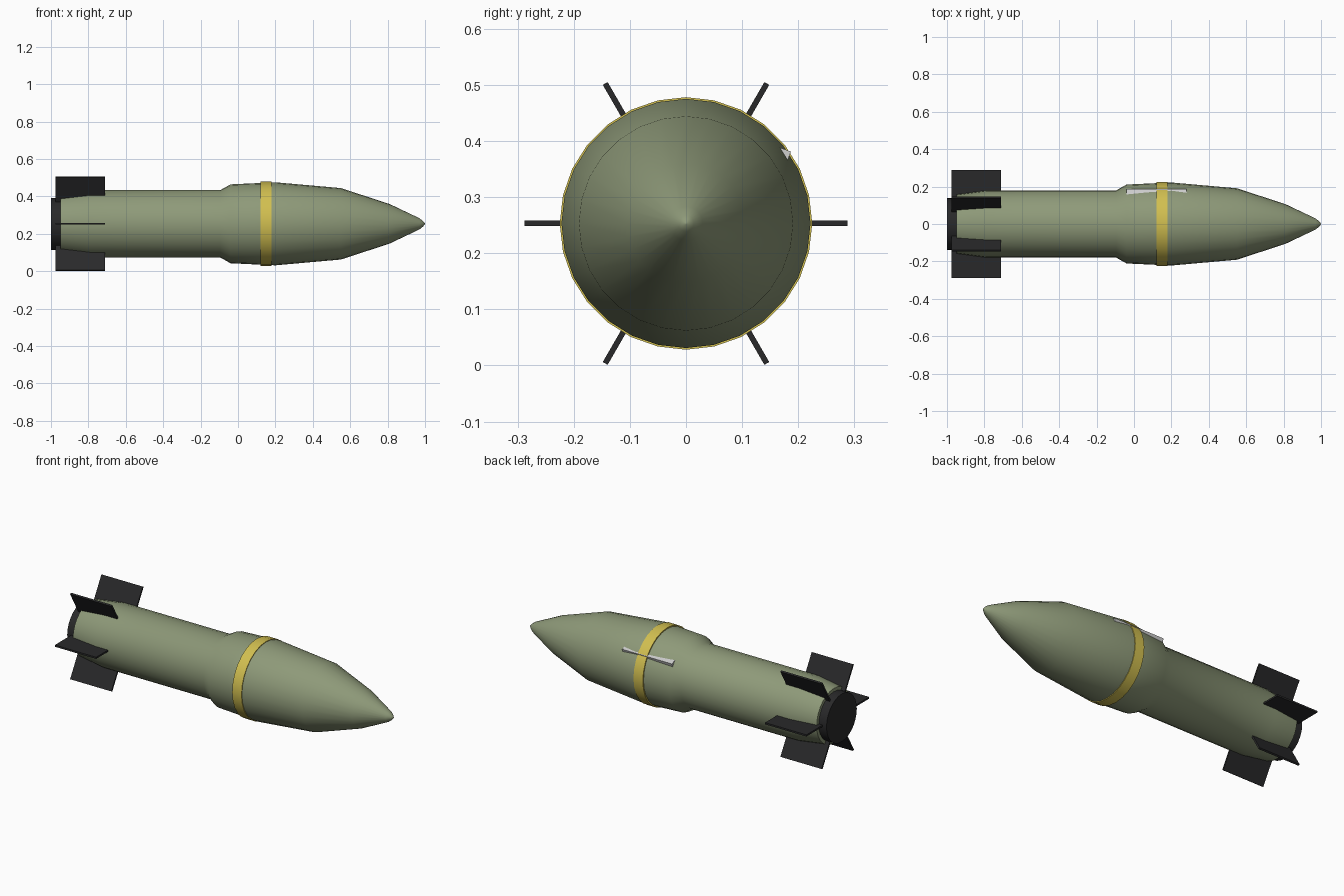
import bpy
import bmesh
from math import cos, sin, pi, radians
from mathutils import Matrix, Vector

if "Cube" in bpy.data.objects:
    bpy.data.objects.remove(bpy.data.objects["Cube"], do_unlink=True)

AXIS_Z = 0.253
SIDES = 28


def material(name, color):
    mat = bpy.data.materials.new(name)
    mat.use_nodes = True
    mat.diffuse_color = (*color, 1)
    mat.node_tree.nodes["Principled BSDF"].inputs["Base Color"].default_value = (*color, 1)
    return mat


olive = material("olive green", (0.27, 0.32, 0.19))
yellow = material("band yellow", (0.64, 0.52, 0.08))
black = material("matte black", (0.022, 0.022, 0.023))
grey = material("light grey", (0.62, 0.62, 0.62))


def finish(name, bm, mat, smooth=None):
    bmesh.ops.recalc_face_normals(bm, faces=bm.faces)
    mesh = bpy.data.meshes.new(name)
    bm.to_mesh(mesh)
    bm.free()
    mesh.materials.append(mat)
    obj = bpy.data.objects.new(name, mesh)
    bpy.context.collection.objects.link(obj)
    obj.location.z = AXIS_Z
    if smooth:
        bpy.ops.object.select_all(action="DESELECT")
        obj.select_set(True)
        bpy.context.view_layer.objects.active = obj
        bpy.ops.object.shade_smooth_by_angle(angle=radians(smooth))
    return obj


def lathe(name, profile, mat):
    """Turn an (x, radius) profile around the long axis and cap both ends."""
    bm = bmesh.new()
    rings = []
    for x, r in profile:
        angles = [2 * pi * i / SIDES for i in range(SIDES)]
        rings.append([bm.verts.new((x, r * cos(a), r * sin(a))) for a in angles])
    for a, b in zip(rings, rings[1:]):
        for i in range(SIDES):
            j = (i + 1) % SIDES
            bm.faces.new((a[i], a[j], b[j], b[i]))
    bm.faces.new(rings[0])
    bm.faces.new(rings[-1])
    return finish(name, bm, mat, 40)


def box(name, low, high, turn, mat):
    """Axis-aligned box, then turned around the long axis."""
    bm = bmesh.new()
    bmesh.ops.create_cube(bm, size=1)
    low, high = Vector(low), Vector(high)
    bmesh.ops.scale(bm, vec=high - low, verts=bm.verts)
    bmesh.ops.translate(bm, vec=(low + high) / 2, verts=bm.verts)
    bmesh.ops.rotate(bm, matrix=Matrix.Rotation(turn, 3, "X"), verts=bm.verts)
    return finish(name, bm, mat)


# Shell with a narrow rear tube and a pointed nose
lathe("body", [(-0.95, 0.158), (-0.79, 0.18), (-0.095, 0.18), (-0.04, 0.211),
               (0.2, 0.222), (0.55, 0.191), (0.81, 0.106), (0.97, 0.03),
               (0.99, 0.014), (1.0, 0.002)], olive)

# Painted ring and tail plug
lathe("band", [(0.12, 0.2), (0.12, 0.225), (0.18, 0.225), (0.18, 0.2)], yellow)
lathe("tail_plug", [(-1.0, 0.139), (-0.94, 0.139)], black)

# Six radial fins
for n in range(6):
    box(f"fin_{n + 1}", (-0.975, 0.12, -0.005), (-0.71, 0.288, 0.005), n * pi / 3, black)

# Bar sunk into the shell so that only one long corner shows
turn = radians(-20)
corner = Matrix.Rotation(-turn, 3, "X") @ Vector((0, 0.187, 0.128))
box("side_bar", (-0.04, corner.y - 0.04, corner.z - 0.04), (0.28, corner.y, corner.z), turn, grey)
